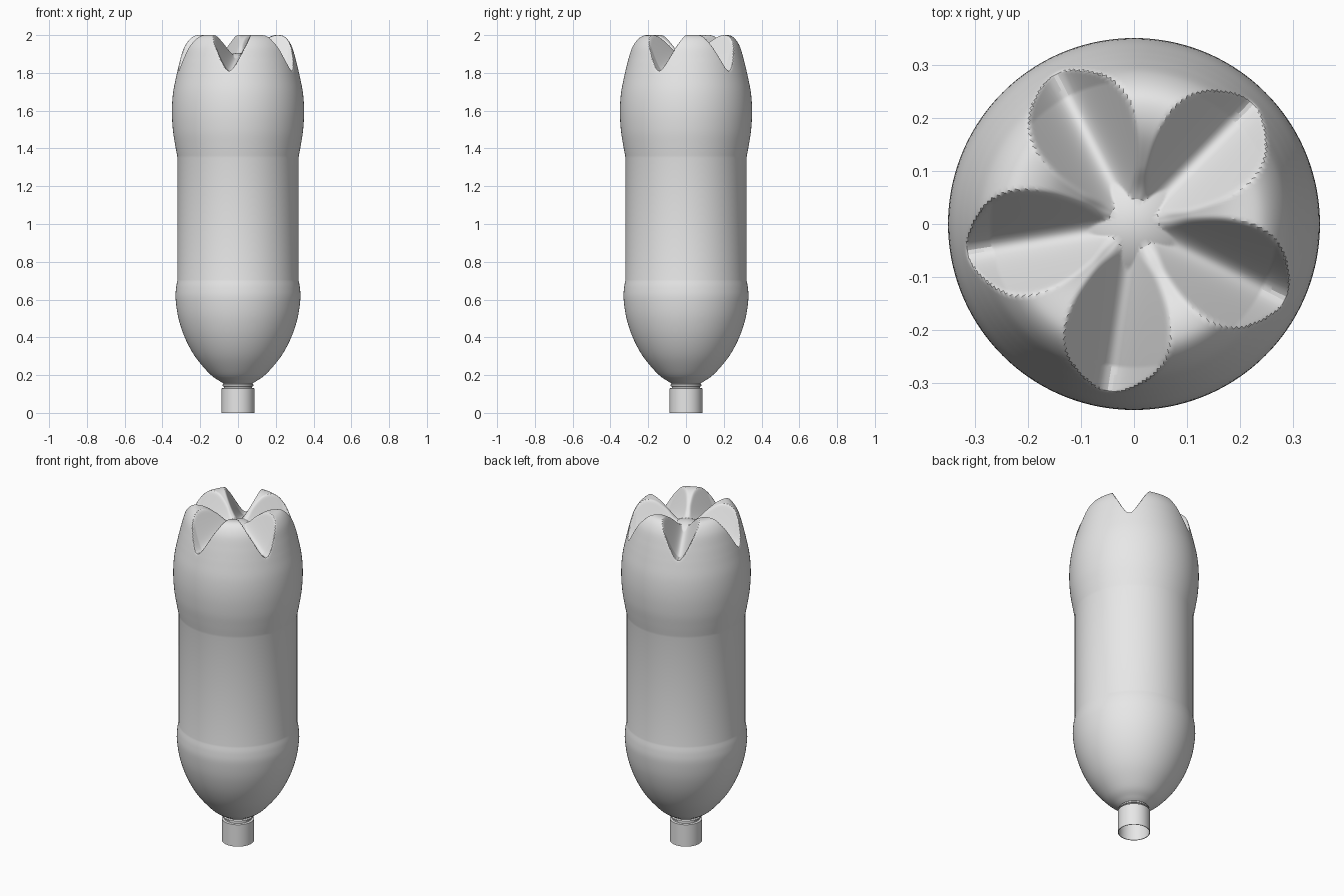
import bpy, bmesh, math
from mathutils import Vector

cube = bpy.data.objects.get("Cube")
if cube:
    bpy.data.objects.remove(cube, do_unlink=True)

SEGMENTS = 240
GROOVES = 5
GROOVE_ANGLE = math.radians(45.5)

grey = bpy.data.materials.new("plain_grey")
grey.use_nodes = True
grey.diffuse_color = (0.8, 0.8, 0.8, 1)
grey.node_tree.nodes["Principled BSDF"].inputs["Base Color"].default_value = (0.8, 0.8, 0.8, 1)


def smooth_path(points, steps):
    """Catmull-Rom curve through (radius, height) points."""
    pts = [Vector(p) for p in points]
    pts = [2 * pts[0] - pts[1]] + pts + [2 * pts[-1] - pts[-2]]
    path = []
    for a, b, c, d in zip(pts, pts[1:], pts[2:], pts[3:]):
        for i in range(steps):
            t = i / steps
            path.append(0.5 * (2 * b + (c - a) * t + (2 * a - 5 * b + 4 * c - d) * t * t
                               + (3 * b - a - 3 * c + d) * t ** 3))
    return path + [pts[-2]]


def lathe(name, profile, shape=None):
    """Revolve a profile; shape(radius, angle, z) may change the height."""
    bm = bmesh.new()
    rings = []
    for r, z in profile:
        if r < 1e-4:
            rings.append([bm.verts.new((0, 0, shape(0, 0, z) if shape else z))])
            continue
        ring = []
        for i in range(SEGMENTS):
            a = math.tau * i / SEGMENTS
            h = shape(r, a, z) if shape else z
            ring.append(bm.verts.new((r * math.cos(a), r * math.sin(a), h)))
        rings.append(ring)
    for low, high in zip(rings, rings[1:]):
        for i in range(SEGMENTS):
            j = (i + 1) % SEGMENTS
            if len(high) == 1:
                bm.faces.new((low[i], low[j], high[0]))
            else:
                bm.faces.new((low[i], low[j], high[j], high[i]))
    mesh = bpy.data.meshes.new(name)
    bm.to_mesh(mesh)
    bm.free()
    mesh.materials.append(grey)
    obj = bpy.data.objects.new(name, mesh)
    bpy.context.collection.objects.link(obj)
    bpy.ops.object.select_all(action="DESELECT")
    obj.select_set(True)
    bpy.context.view_layer.objects.active = obj
    bpy.ops.object.shade_smooth_by_angle(angle=math.radians(28))
    return obj


def soft_min(a, b, k):
    h = max(k - abs(a - b), 0) / k
    return min(a, b) - h * h * k / 4


def cut_grooves(r, angle, z):
    """Press five rounded V channels between the feet of the base."""
    if z < 1.7:
        return z
    pitch = math.tau / GROOVES
    off = (angle - GROOVE_ANGLE + pitch / 2) % pitch - pitch / 2
    across = r * math.sin(off)
    floor = 1.895 - 0.085 * min(r / 0.27, 1) ** 1.3
    wall = floor + 2.4 * (math.hypot(across, 0.03) - 0.03)
    h = soft_min(z, wall, 0.012)
    # small raised button at the centre of the base
    return max(h, 1.905 - 4 * r * r)


# Shoulder, narrowed label band and upper bulge
shoulder = smooth_path([(0.075, 0.155), (0.1, 0.17), (0.15, 0.207), (0.225, 0.295), (0.28, 0.395),
                        (0.315, 0.5), (0.33, 0.6), (0.328, 0.66), (0.32, 0.705)], 5)
bulge = smooth_path([(0.32, 1.35), (0.333, 1.42), (0.345, 1.5), (0.35, 1.6),
                     (0.343, 1.7), (0.323, 1.8)], 5)
# Rounded feet, dished in toward the centre
feet = smooth_path([(0.323, 1.8), (0.306, 1.87), (0.285, 1.94), (0.255, 1.985), (0.22, 2.0),
                    (0.17, 1.99), (0.11, 1.95), (0.06, 1.905), (0, 1.88)], 9)
lathe("bottle_body", shoulder + bulge + feet[1:], cut_grooves)

# Open neck with a thin wall and a step below the shoulder
lathe("neck_sleeve", [(0.075, 0.155), (0.081, 0.15), (0.081, 0.142), (0.075, 0.14), (0.075, 0.132),
                      (0.087, 0.13), (0.087, 0), (0.083, 0), (0.083, 0.125), (0.072, 0.13), (0.072, 0.155)][::-1])
